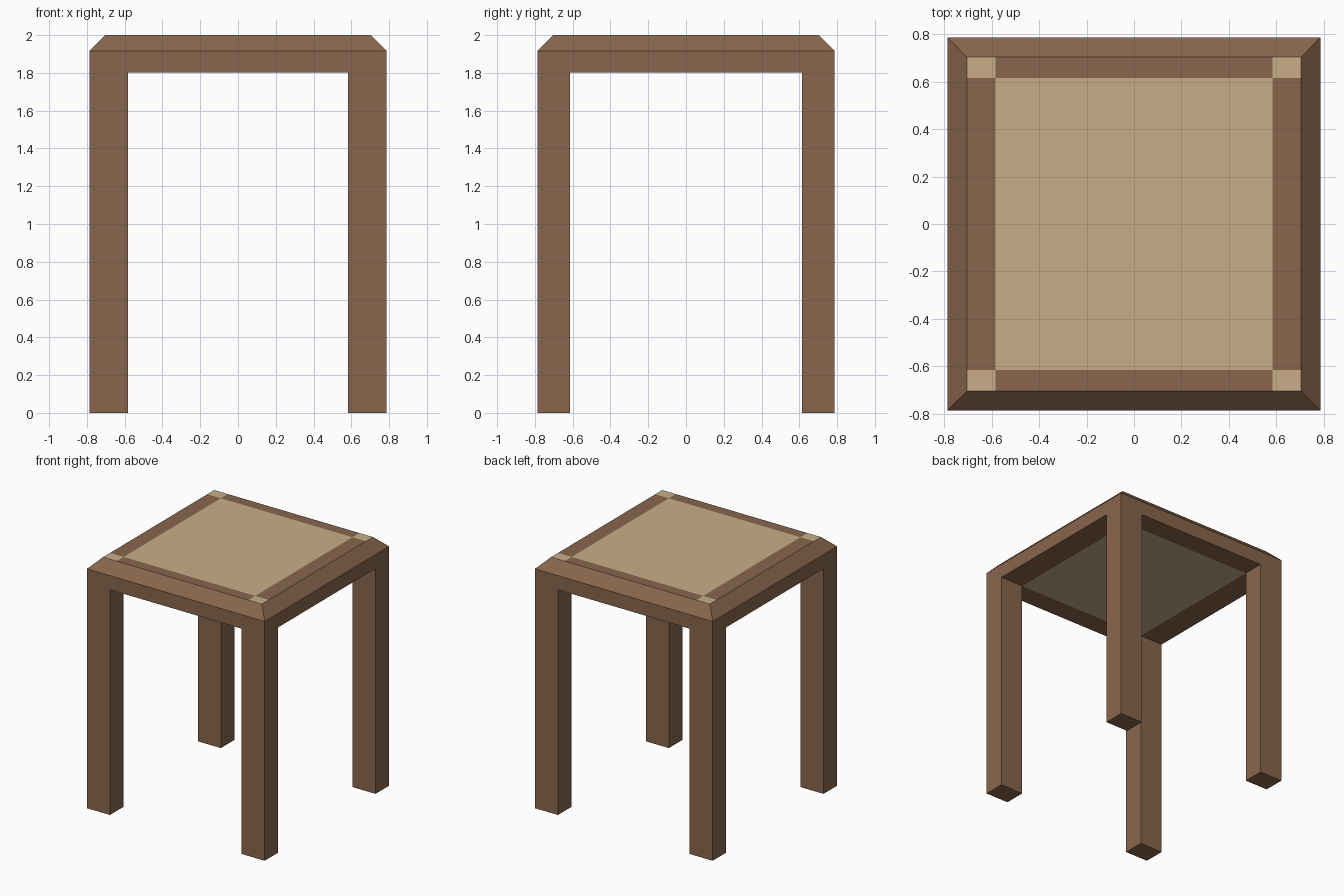
import bpy
import bmesh
from mathutils import Matrix, Vector

if "Cube" in bpy.data.objects:
    bpy.data.objects.remove(bpy.data.objects["Cube"])

HALF = 0.787                 # outer half width
TOP = 0.703                  # half width inside the chamfer
LEG_X, LEG_Y = 0.583, 0.615  # inner leg faces
Z_UNDER, Z_EDGE, Z_TOP = 1.803, 1.916, 2.0


def material(name, rgb):
    mat = bpy.data.materials.new(name)
    mat.diffuse_color = (*rgb, 1)
    mat.use_nodes = True
    mat.node_tree.nodes["Principled BSDF"].inputs["Base Color"].default_value = mat.diffuse_color
    return mat


wood = material("brown_wood", (0.25, 0.133, 0.073))
cream = material("cream_panel", (0.58, 0.42, 0.245))


def box(bm, lo, hi):
    lo, hi = Vector(lo), Vector(hi)
    bmesh.ops.create_cube(bm, size=1, matrix=Matrix.Translation((lo + hi) / 2)
                          @ Matrix.Diagonal((*(hi - lo), 1)))


def facing(bm, sign):
    bm.normal_update()
    return [f for f in bm.faces if f.normal.z * sign > 0.9]


def finish(bm, name, mats):
    mesh = bpy.data.meshes.new(name)
    bm.to_mesh(mesh)
    bm.free()
    for m in mats:
        mesh.materials.append(m)
    obj = bpy.data.objects.new(name, mesh)
    bpy.context.collection.objects.link(obj)
    return obj


def in_corner(face):
    c = face.calc_center_median()
    return abs(c.x) > LEG_X and abs(c.y) > LEG_Y


# Seat: square slab whose top is extruded inward to form the chamfer
bm = bmesh.new()
box(bm, (-HALF, -HALF, Z_UNDER), (HALF, HALF, Z_EDGE))
cap = bmesh.ops.extrude_discrete_faces(bm, faces=facing(bm, 1))["faces"][0]
for v in cap.verts:
    v.co = (v.co.x * TOP / HALF, v.co.y * TOP / HALF, Z_TOP)

# Split the flat top and underside along the inner leg lines
for axis, dist in (((1, 0, 0), LEG_X), ((0, 1, 0), LEG_Y)):
    for side in (-1, 1):
        flat = facing(bm, 1) + facing(bm, -1)
        edges = {e for f in flat for e in f.edges}
        verts = {v for f in flat for v in f.verts}
        bmesh.ops.bisect_plane(bm, geom=flat + list(edges) + list(verts),
                               plane_co=Vector(axis) * dist * side, plane_no=axis)

# Cream centre panel and top corner inlays; the underside opens into the legs
for f in facing(bm, 1) + facing(bm, -1):
    c = f.calc_center_median()
    centre = abs(c.x) < LEG_X and abs(c.y) < LEG_Y
    if centre or (c.z > Z_EDGE and in_corner(f)):
        f.material_index = 1
bmesh.ops.delete(bm, geom=[f for f in facing(bm, -1) if in_corner(f)],
                 context='FACES')
finish(bm, "seat", (wood, cream))

# Legs: one open-topped post mirrored to all four corners
bm = bmesh.new()
box(bm, (LEG_X, LEG_Y, 0), (HALF, HALF, Z_UNDER))
bmesh.ops.delete(bm, geom=facing(bm, 1), context='FACES')
legs = finish(bm, "legs", (wood,))
mirror = legs.modifiers.new("four_corners", 'MIRROR')
mirror.use_axis = (True, True, False)
